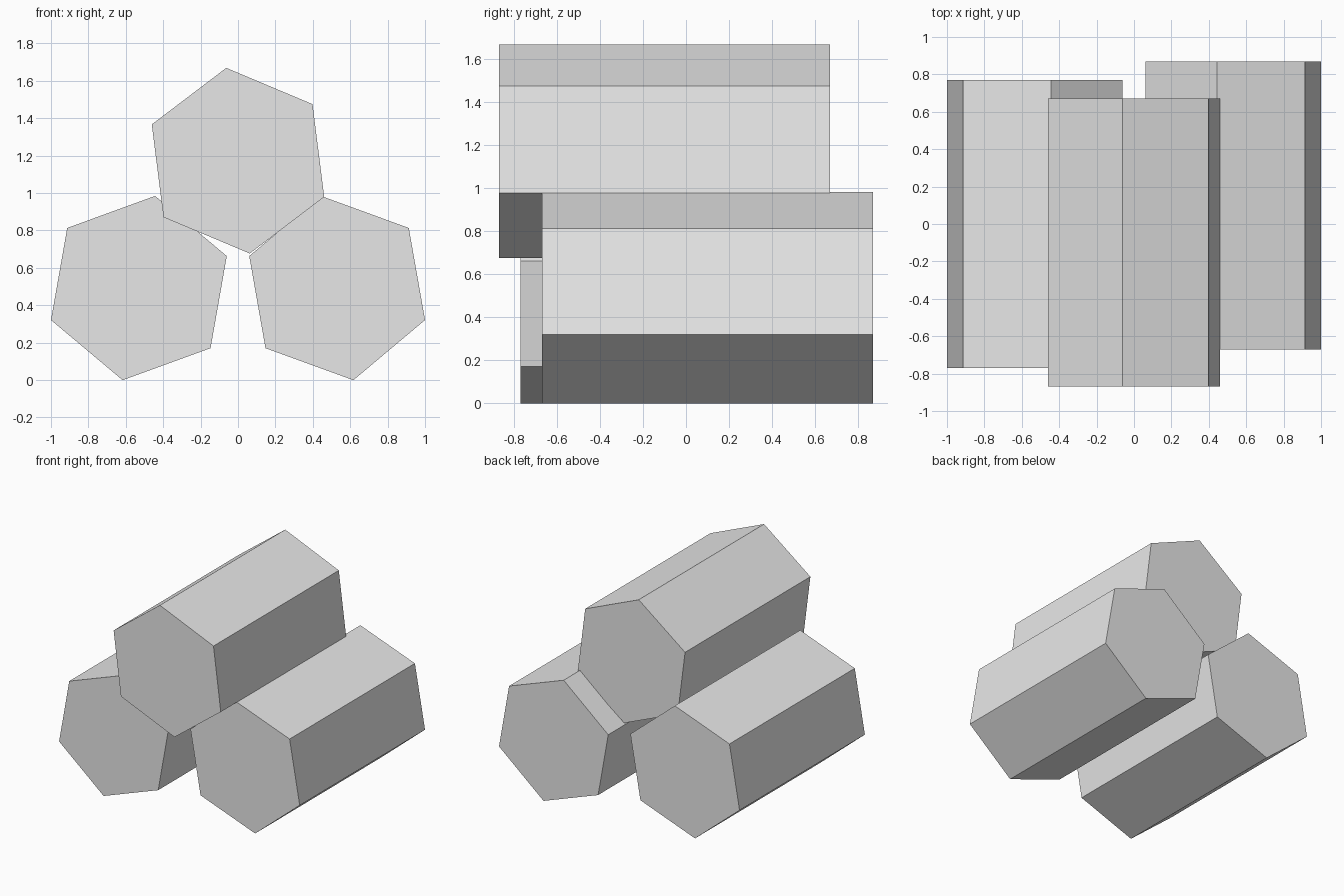
import bpy
from math import radians, sin, cos

cube = bpy.data.objects.get("Cube")
if cube:
    bpy.data.objects.remove(cube, do_unlink=True)

# Plain grey for every bar
grey = bpy.data.materials.new("light_grey")
grey.use_nodes = True
colour = (0.8, 0.8, 0.8, 1)
grey.diffuse_color = colour
grey.node_tree.nodes["Principled BSDF"].inputs["Base Color"].default_value = colour

RADIUS, LENGTH = 0.5, 1.54


def hex_bar(name, x, z, turn, shift):
    """Six-sided bar lying along y, turned about its own axis."""
    corners = [(RADIUS * cos(radians(turn + 60 * i)),
                RADIUS * sin(radians(turn + 60 * i))) for i in range(6)]
    verts = [(cx, y, cz) for y in (-LENGTH / 2, LENGTH / 2) for cx, cz in corners]
    faces = [tuple(range(6)), tuple(range(11, 5, -1))]
    faces += [(i, i + 6, (i + 1) % 6 + 6, (i + 1) % 6) for i in range(6)]
    mesh = bpy.data.meshes.new(name)
    mesh.from_pydata(verts, [], faces)
    mesh.materials.append(grey)
    bar = bpy.data.objects.new(name, mesh)
    bar.location = (x, shift, z)
    bpy.context.collection.objects.link(bar)


# Two lower bars rest on an edge, the third lies on top of them
hex_bar("left_lower_bar", 0.53, 0.492, -20, 0.1)
hex_bar("right_lower_bar", -0.53, 0.492, 20, 0)
hex_bar("upper_bar", 0, 1.173, 37.2, -0.1)
